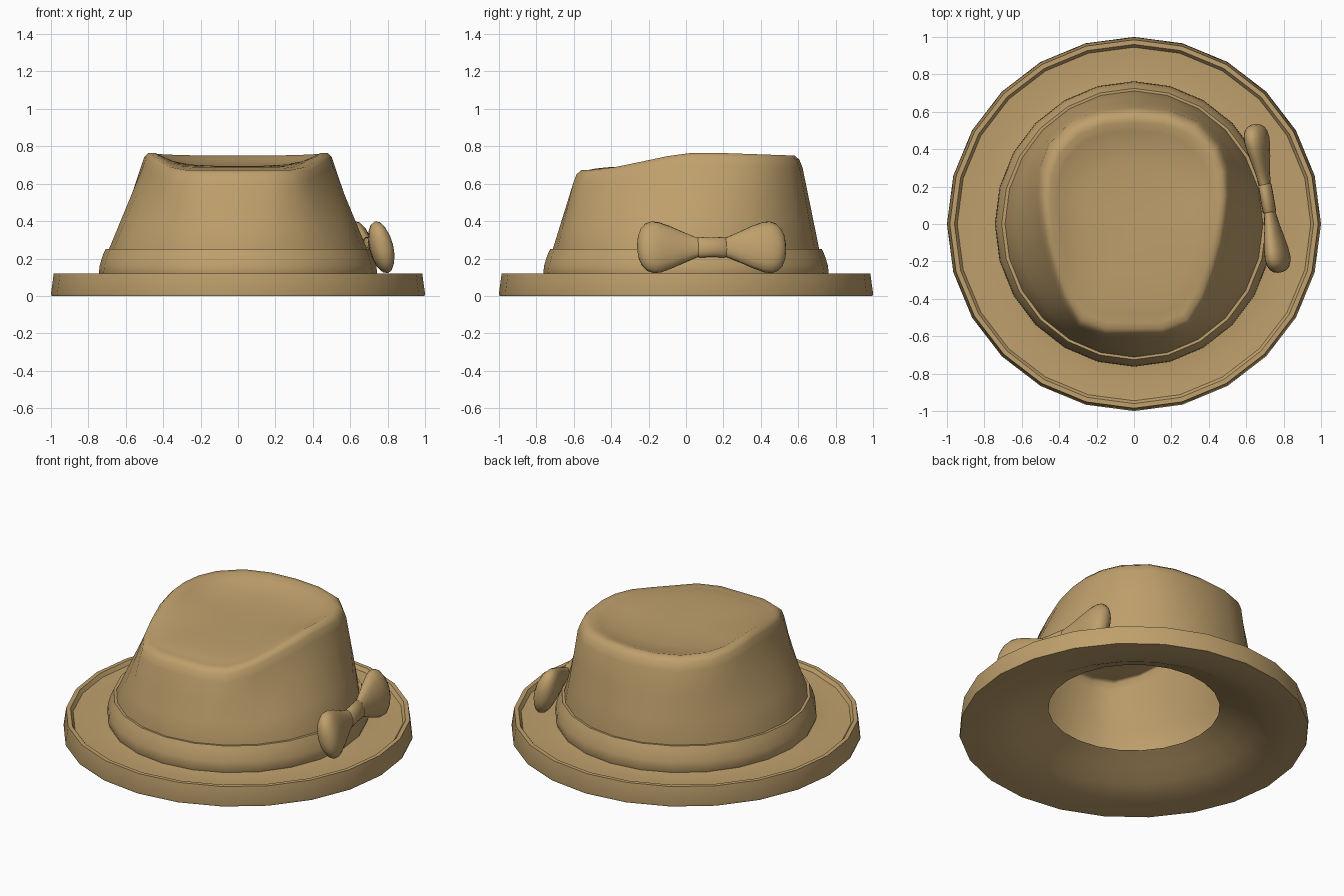
import bpy, bmesh, math
from mathutils import Vector, Matrix

if "Cube" in bpy.data.objects:
    bpy.data.objects.remove(bpy.data.objects["Cube"], do_unlink=True)

felt = bpy.data.materials.new("tan felt")
felt.use_nodes = True
TAN = (0.52, 0.35, 0.15, 1)
felt.diffuse_color = TAN
felt.node_tree.nodes["Principled BSDF"].inputs["Base Color"].default_value = TAN
SIDES = 24


def loft(name, rings, start=False, end=False, loop=False, angle=40):
    """Skin a list of point rings, with optional end caps or a closed loop."""
    bm = bmesh.new()
    rows = [[bm.verts.new(p) for p in ring] for ring in rings]
    pairs = list(zip(rows, rows[1:]))
    if loop:
        pairs.append((rows[-1], rows[0]))
    for low, high in pairs:
        n = len(low)
        for i in range(n):
            j = (i + 1) % n
            bm.faces.new((low[i], low[j], high[j], high[i]))
    for row, capped in ((rows[0], start), (rows[-1], end)):
        if capped:
            face = bm.faces.new(row)
            bmesh.ops.poke(bm, faces=[face])
    bmesh.ops.recalc_face_normals(bm, faces=bm.faces)
    mesh = bpy.data.meshes.new(name)
    bm.to_mesh(mesh)
    bm.free()
    mesh.materials.append(felt)
    ob = bpy.data.objects.new(name, mesh)
    bpy.context.collection.objects.link(ob)
    bpy.ops.object.select_all(action="DESELECT")
    ob.select_set(True)
    bpy.context.view_layer.objects.active = ob
    bpy.ops.object.shade_smooth_by_angle(angle=math.radians(angle))
    return ob


def circle(rx, ry, z):
    """Ring that starts at the front and runs round through +x."""
    steps = [2 * math.pi * i / SIDES for i in range(SIDES)]
    return [Vector((rx * math.sin(a), -ry * math.cos(a), z)) for a in steps]


# Brim: shallow dished ring with a low lip and a funnel-shaped underside
brim = [(.49, .15), (.60, .10), (.70, .05), (.80, .015), (.92, .002), (.997, 0),
        (1, .012), (.985, .12), (.96, .12), (.945, .098), (.85, .092), (.74, .098),
        (.62, .12)]
loft("brim", [circle(r, r, z) for r, z in brim], loop=True)

# Hat band: rounded outwards
band = [(.67, .25), (.718, .252), (.735, .215), (.75, .165), (.755, .125), (.742, .088),
        (.69, .085)]
loft("hat_band", [circle(r * .985, r * 1.01, z) for r, z in band], loop=True, angle=50)

# Crown: round at the base, pinched towards the front of the ridge, dished on top
half = [(0, -.56), (.15, -.56), (.28, -.51), (.36, -.38), (.41, -.24), (.45, -.10),
        (.47, .03), (.48, .15), (.47, .275), (.425, .395), (.315, .51), (.17, .565), (0, .58)]
outline = half + [(-x, y) for x, y in half[-2:0:-1]]


def ridge_height(y):
    if y < .1:
        t = (y + .56) / .66
        return .675 + .0475 * (1 - math.cos(t * math.pi))
    return .77 - .035 * (y - .1)


ridge = [Vector((x, y, ridge_height(y))) for x, y in outline]


def scaled_ridge(scale, drop):
    return [Vector((p.x * scale, p.y * scale, p.z - drop)) for p in ridge]


def dish(scale, sink):
    return [Vector((p.x * scale, p.y * scale, p.z + (.695 - p.z) * sink)) for p in ridge]


base = circle(.69, .712, .25)
shoulder = scaled_ridge(1.075, .07)
rings = [circle(.70, .71, .09), base]
rings += [[a.lerp(b, t) for a, b in zip(base, shoulder)] for t in (.33, .67)]
rings += [shoulder, scaled_ridge(1.045, .025), scaled_ridge(1, .003),
          scaled_ridge(.94, .003), dish(.86, .3), dish(.74, .65), dish(.55, .9), dish(.25, 1)]
crown = loft("crown", rings, end=True, angle=80)
wall = crown.modifiers.new("wall", "SOLIDIFY")
wall.thickness = .03
wall.offset = -1

# Bow on the left side: local x is outward, y along the bow, z up
place = (Matrix.Translation((.712, .137, .26)) @ Matrix.Rotation(math.radians(10), 4, "Z")
         @ Matrix.Rotation(math.radians(-14), 4, "Y"))


def oval(u, thick, height):
    steps = [2 * math.pi * i / 16 for i in range(16)]
    return [place @ Vector((thick * math.cos(a), u, height * math.sin(a))) for a in steps]


lobe = [(.02, .030, .050), (.08, .030, .054), (.15, .038, .084), (.22, .050, .116),
        (.28, .059, .138), (.32, .062, .143), (.355, .058, .130), (.38, .048, .103),
        (.395, .032, .068), (.402, .012, .028)]
for side, label in ((-1, "front"), (1, "back")):
    loft("bow_loop_" + label, [oval(side * u, t, h) for u, t, h in lobe],
         start=True, end=True, angle=60)
knot = [(-.08, .028, .05), (-.07, .034, .057), (0, .035, .053), (.07, .034, .057),
        (.08, .028, .05)]
loft("bow_knot", [oval(u, t, h) for u, t, h in knot], start=True, end=True, angle=60)
